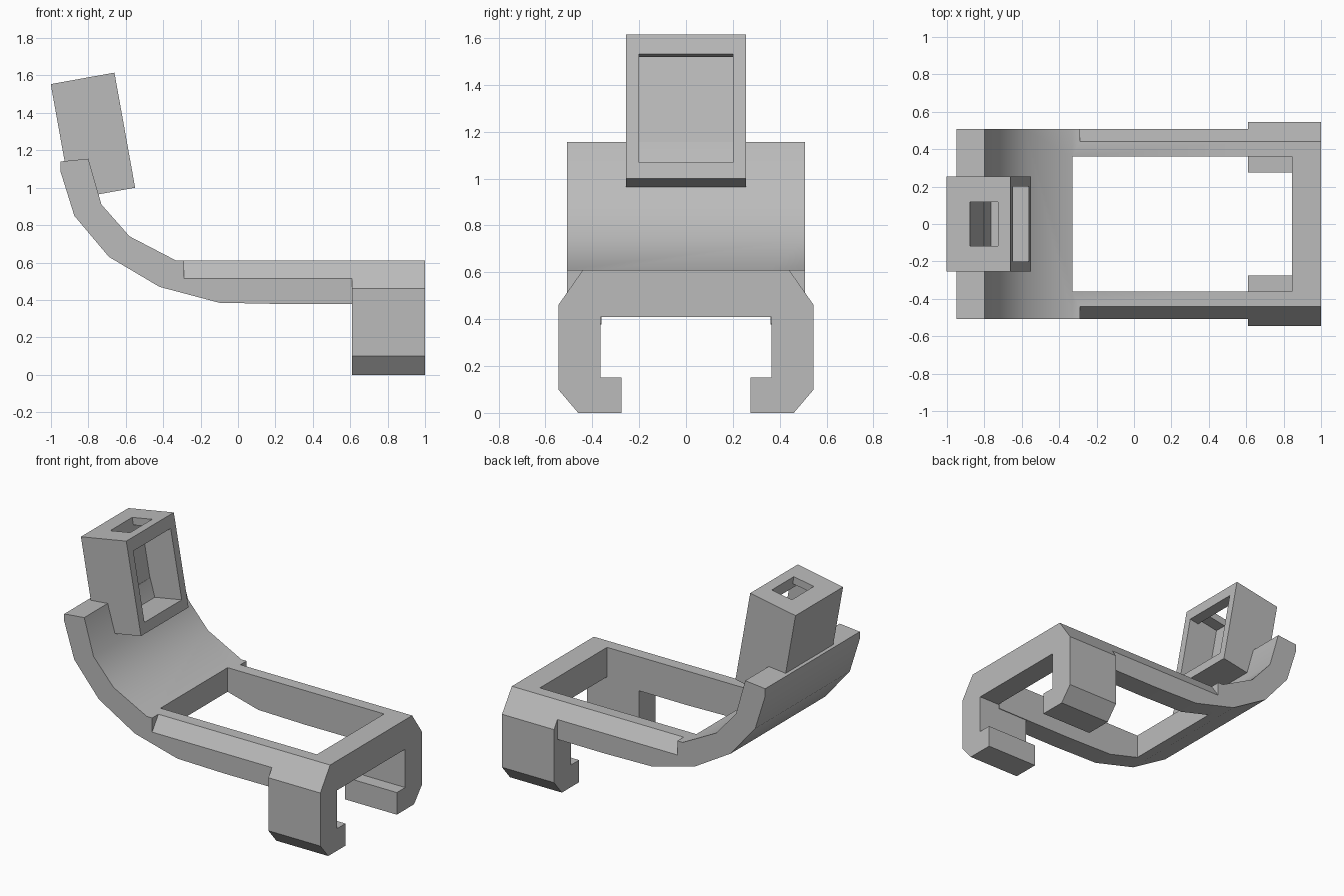
import bpy
import bmesh
import math
from mathutils import Matrix, Vector

if "Cube" in bpy.data.objects:
    bpy.data.objects.remove(bpy.data.objects["Cube"], do_unlink=True)

grey = bpy.data.materials.new("plain grey")
grey.use_nodes = True
grey.diffuse_color = (0.5, 0.5, 0.5, 1)
grey.node_tree.nodes["Principled BSDF"].inputs["Base Color"].default_value = (0.5, 0.5, 0.5, 1)


def prism(name, points, axis, start, end):
    """Extrude a (x, z) profile along y, or a (y, z) profile along x."""
    bm = bmesh.new()
    place = (lambda a, b: (a, start, b)) if axis == "y" else (lambda a, b: (start, a, b))
    face = bm.faces.new([bm.verts.new(place(a, b)) for a, b in points])
    offset = Vector((0, end - start, 0) if axis == "y" else (end - start, 0, 0))
    grown = bmesh.ops.extrude_face_region(bm, geom=[face])["geom"]
    bmesh.ops.translate(bm, vec=offset, verts=[v for v in grown if isinstance(v, bmesh.types.BMVert)])
    bmesh.ops.recalc_face_normals(bm, faces=bm.faces)
    mesh = bpy.data.meshes.new(name)
    bm.to_mesh(mesh)
    bm.free()
    mesh.materials.append(grey)
    obj = bpy.data.objects.new(name, mesh)
    bpy.context.collection.objects.link(obj)
    return obj


def block(name, x, y, z):
    return prism(name, [(x[0], z[0]), (x[1], z[0]), (x[1], z[1]), (x[0], z[1])], "y", *y)


def combine(target, tool, operation="DIFFERENCE"):
    """Apply a boolean and remove the helper."""
    tool.hide_render = True
    mod = target.modifiers.new("boolean", "BOOLEAN")
    mod.operation, mod.object, mod.solver = operation, tool, "EXACT"
    bpy.context.view_layer.objects.active = target
    bpy.ops.object.modifier_apply(modifier=mod.name)
    bpy.data.objects.remove(tool, do_unlink=True)


# Curved rest flowing into the flat rails
outer = [(-0.95, 1.14), (-0.95, 1.09), (-0.875, 0.85), (-0.69, 0.63), (-0.42, 0.47), (-0.1, 0.385), (0.25, 0.378)]
inner = [(0.84, 0.61), (-0.33, 0.61), (-0.58, 0.74), (-0.73, 0.91), (-0.80, 1.155)]
frame = prism("clip_frame", outer + [(0.84, 0.38)] + inner, "y", -0.507, 0.507)

# Bevel along the upper outside edge of each rail
for side in (-1, 1):
    bevel = [(side * 0.419, 0.64), (side * 0.5435, 0.462), (side * 0.7, 0.64)]
    combine(frame, prism("bevel_cutter", bevel, "x", -0.29, 1.1))

# Wrap-around clip with inward hooks
half = [(0.44, 0.61), (0.545, 0.46), (0.545, 0.10), (0.46, 0), (0.275, 0), (0.275, 0.15), (0.365, 0.15), (0.365, 0.41)]
section = half + [(-y, z) for y, z in reversed(half)]
combine(frame, prism("hook_clip", section, "x", 0.61, 1.0), "UNION")

# Rectangular window between the rails
combine(frame, block("window_cutter", (-0.33, 0.845), (-0.36, 0.36), (0.2, 0.8)))

# Hollow socket: front pocket, inner chamber and top slot
depth, height = 0.346, 0.625
socket = block("socket", (-depth, 0), (-0.255, 0.255), (0, height))
combine(socket, block("pocket_cutter", (-0.22, 0.1), (-0.2, 0.2), (0.07, 0.54)))
combine(socket, block("chamber_cutter", (-0.22, -0.068), (-0.2, 0.2), (0.07, 0.575)))
combine(socket, block("slot_cutter", (-0.22, -0.068), (-0.118, 0.118), (0.3, 0.8)))
socket.data.transform(Matrix.Translation((-0.55, 0, 1.0)) @ Matrix.Rotation(math.radians(-10.2), 4, "Y"))

# Cut the rest away where it would fill the pocket is unnecessary; smooth the curved rest
bpy.ops.object.select_all(action="DESELECT")
for obj in (frame, socket):
    obj.select_set(True)
bpy.context.view_layer.objects.active = frame
bpy.ops.object.shade_smooth_by_angle(angle=math.radians(30))
